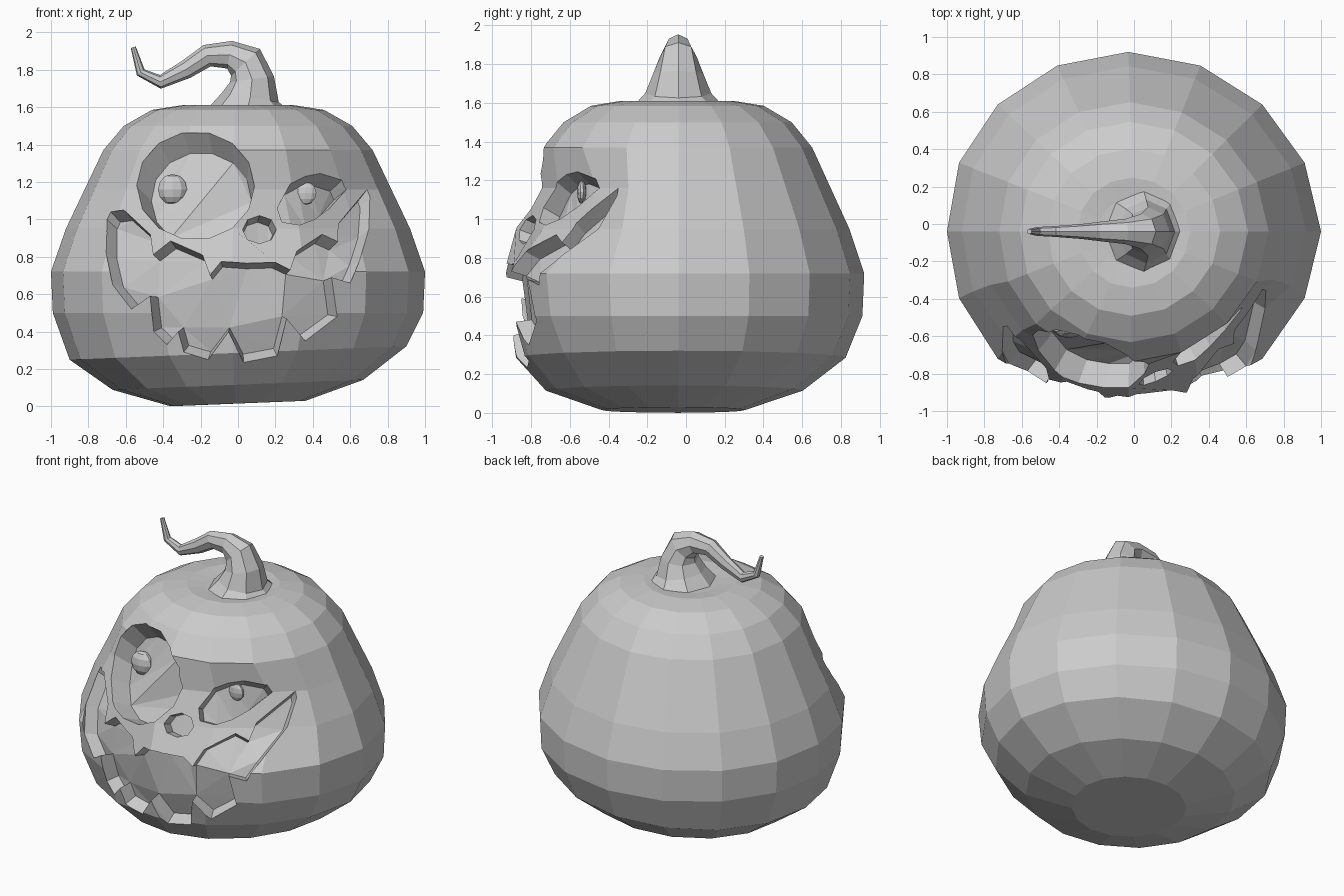
import bpy, bmesh
from math import sin, cos, pi
from mathutils import Vector
from mathutils.bvhtree import BVHTree

cube = bpy.data.objects.get("Cube")
if cube:
    bpy.data.objects.remove(cube)

grey = bpy.data.materials.new("matte_grey")
grey.use_nodes = True
grey.diffuse_color = (0.6, 0.6, 0.6, 1)
grey.node_tree.nodes["Principled BSDF"].inputs["Base Color"].default_value = (0.6, 0.6, 0.6, 1)


def make_object(name, bm):
    bmesh.ops.recalc_face_normals(bm, faces=bm.faces)
    mesh = bpy.data.meshes.new(name)
    bm.to_mesh(mesh)
    bm.free()
    mesh.materials.append(grey)
    obj = bpy.data.objects.new(name, mesh)
    bpy.context.collection.objects.link(obj)
    return obj


def loft(loops):
    """Closed skin through a list of point loops with equal counts."""
    bm = bmesh.new()
    rows = [[bm.verts.new(p) for p in loop] for loop in loops]
    n = len(rows[0])
    for a, b in zip(rows, rows[1:]):
        for i in range(n):
            j = (i + 1) % n
            bm.faces.new((a[i], a[j], b[j], b[i]))
    caps = [bm.faces.new(rows[0][::-1]), bm.faces.new(rows[-1])]
    bmesh.ops.recalc_face_normals(bm, faces=bm.faces)
    bmesh.ops.triangulate(bm, faces=caps)
    return bm


# Squat pumpkin body: sixteen-sided rings (radius, height, front depth factor)
PROFILE = [(0.36, 0.015, 1.1), (0.67, 0.115, 1.02), (0.9, 0.285, 0.93), (0.99, 0.5, 0.88),
           (1.0, 0.72, 0.9), (0.92, 0.95, 0.91), (0.82, 1.16, 0.91), (0.72, 1.37, 0.97),
           (0.61, 1.5, 0.97), (0.46, 1.585, 0.98), (0.3, 1.61, 1), (0.19, 1.6, 1)]


def body_ring(r, z, front):
    ring = []
    for i in range(16):
        a = 2 * pi * i / 16
        x, y = r * cos(a), r * sin(a)
        depth = 0.96 if y > 0 else front
        diagonal = sin(2 * a) ** 2
        if y < 0 and 0.4 < z < 0.8:  # full jowls beside a flat chin
            depth *= 1 + 0.07 * diagonal
        if y < 0 < x and 0.9 < z < 1.3:  # left cheek pressed in beside the small eye
            depth *= 1 - 0.2 * diagonal
        lean = 0.04 * x if z < 0.3 else 0
        ring.append((x - 0.03 * r * abs(sin(a)), y * depth - 0.04, z + lean))
    return ring


body = make_object("pumpkin_body", loft([body_ring(*row) for row in PROFILE]))


def front_hit(tree, x, z):
    return tree.ray_cast(Vector((x, -2, z)), Vector((0, 1, 0)))[0]


def body_tree(obj):
    bm = bmesh.new()
    bm.from_mesh(obj.data)
    tree = BVHTree.FromBMesh(bm)
    bm.free()
    return tree


skin = body_tree(body)


def recess(name, outline, depth, tilt):
    """Carve a pocket whose walls run inward along the rounded skin."""
    far, rim, floor = [], [], []
    for x, z in outline:
        p = front_hit(skin, x, z)
        inward = Vector((p.x, p.y + 0.04, (z - 0.55) * tilt)).normalized()
        far.append((x, -1.3, z))
        rim.append(p)
        floor.append(p - inward * depth)
    cutter = make_object(name, loft([far, rim, floor]))
    cutter.hide_render = True
    mod = body.modifiers.new(name, "BOOLEAN")
    mod.operation, mod.solver, mod.object = "DIFFERENCE", "EXACT", cutter
    return cutter


def oval(cx, cz, rx, rz, n):
    return [(cx + rx * cos(2 * pi * i / n), cz + rz * sin(2 * pi * i / n)) for i in range(n)]


SMALL_EYE = [(0.21, 1.06), (0.28, 1.19), (0.36, 1.23), (0.44, 1.245), (0.555, 1.21),
             (0.58, 1.16), (0.49, 1.06), (0.41, 1.0), (0.33, 0.97), (0.235, 0.985)]

# Grin: toothed upper lip left to right, then the lower lip back again
UPPER_LIP = [(-0.70, 1.0), (-0.68, 1.04), (-0.61, 1.05), (-0.47, 0.92), (-0.455, 0.81),
             (-0.36, 0.885), (-0.19, 0.81), (-0.15, 0.70), (-0.09, 0.775), (0.05, 0.765),
             (0.20, 0.77), (0.28, 0.73), (0.315, 0.83), (0.45, 0.92), (0.535, 0.88),
             (0.54, 0.98), (0.69, 1.16)]
LOWER_LIP = [(0.705, 1.12), (0.70, 0.95), (0.65, 0.78), (0.6, 0.66), (0.5, 0.69),
             (0.53, 0.48), (0.36, 0.35), (0.26, 0.47), (0.21, 0.27), (0.03, 0.235),
             (-0.05, 0.4), (-0.16, 0.25), (-0.29, 0.29), (-0.32, 0.40), (-0.38, 0.33),
             (-0.45, 0.4), (-0.47, 0.59), (-0.57, 0.52), (-0.67, 0.65), (-0.705, 0.82)]

cutters = [
    recess("big_eye_cutter", oval(-0.227, 1.18, 0.315, 0.29, 14), 0.14, 0.9),
    recess("small_eye_cutter", SMALL_EYE, 0.1, 0.8),
    recess("nose_cutter", oval(0.115, 0.945, 0.09, 0.075, 8), 0.08, 0.8),
    recess("mouth_cutter", UPPER_LIP + LOWER_LIP, 0.085, 1.5),
]

# Bake the carving and drop the cutters
graph = bpy.context.evaluated_depsgraph_get()
carved = bpy.data.meshes.new_from_object(body.evaluated_get(graph))
body.modifiers.clear()
body.data = carved
for cutter in cutters:
    bpy.data.objects.remove(cutter)

# Flattened faceted pupils resting on the eye floors
carved_skin = body_tree(body)
for name, x, z, r, flat in (("big_eye_pupil", -0.35, 1.16, 0.082, 0.6),
                            ("small_eye_pupil", 0.36, 1.14, 0.062, 0.4)):
    bm = bmesh.new()
    bmesh.ops.create_uvsphere(bm, u_segments=10, v_segments=6, radius=r)
    bmesh.ops.scale(bm, vec=(1, flat, 1), verts=bm.verts)
    pupil = make_object(name, bm)
    pupil.location = front_hit(carved_skin, x, z) - Vector((0, 0.01, 0))

# Curled stem: eight-sided rings along a hooked path (x, z, radius, side factor)
PATH = [(0.05, 1.59, 0.215, 1.05), (0.065, 1.65, 0.155, 1.1), (0.075, 1.75, 0.118, 1.1),
        (0.04, 1.84, 0.105, 0.9), (-0.045, 1.88, 0.075, 0.9), (-0.165, 1.875, 0.06, 0.9),
        (-0.28, 1.80, 0.05, 0.8), (-0.415, 1.735, 0.037, 0.8), (-0.52, 1.785, 0.026, 0.9),
        (-0.56, 1.92, 0.014, 1)]
rings = []
for i, (x, z, r, wide) in enumerate(PATH):
    ax, az = PATH[max(i - 1, 0)][:2]
    bx, bz = PATH[min(i + 1, len(PATH) - 1)][:2]
    along = Vector((bx - ax, 0, bz - az)).normalized()
    if i == 0:
        along = Vector((0, 0, 1))
    side = Vector((along.z, 0, -along.x))
    turns = [2 * pi * k / 8 for k in range(8)]
    rings.append([Vector((x, -0.04 + wide * r * sin(a), z)) + side * r * cos(a) for a in turns])
make_object("stem", loft(rings))
